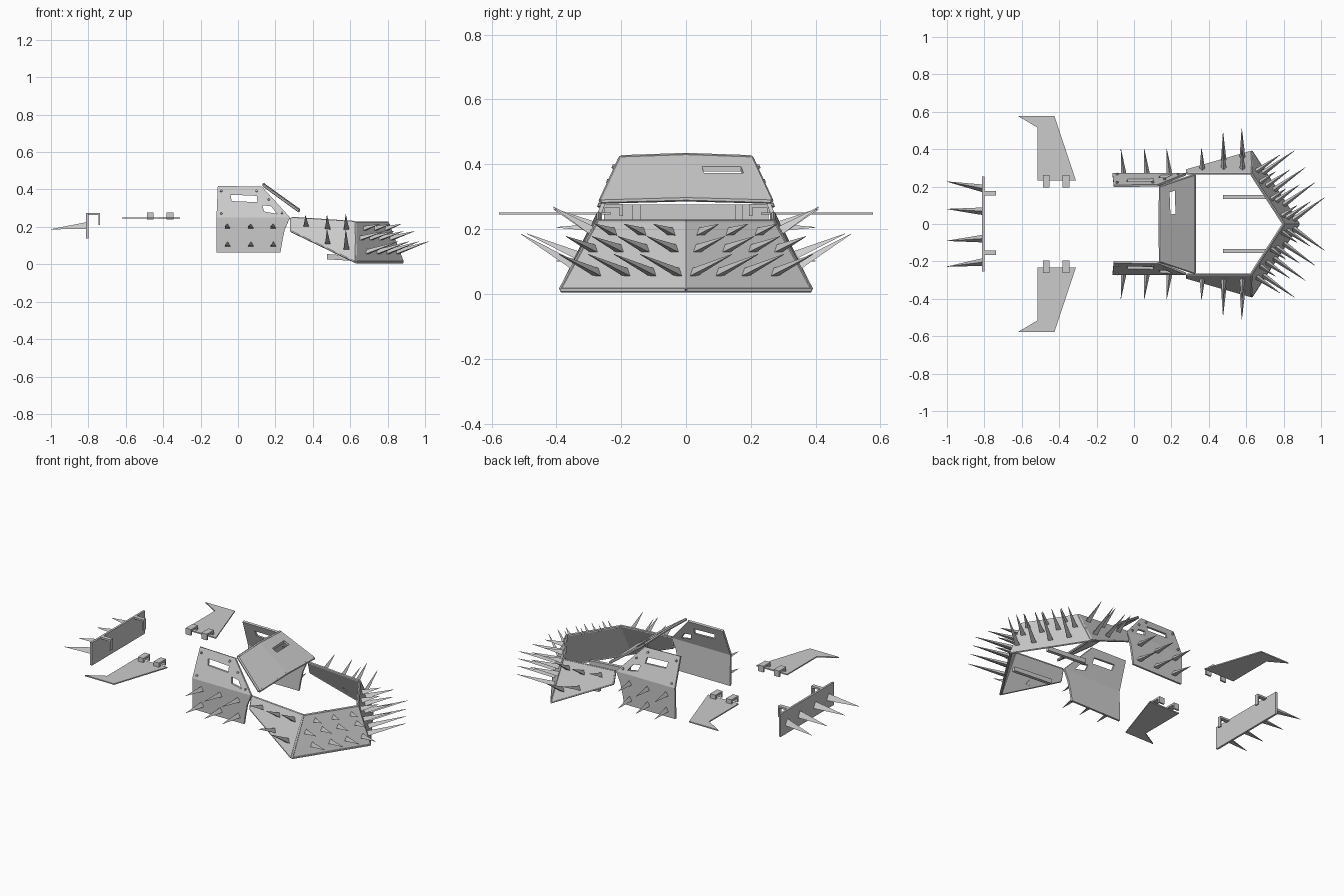
import bpy, bmesh
from mathutils import Vector, Matrix

if "Cube" in bpy.data.objects:
    bpy.data.objects.remove(bpy.data.objects["Cube"])

COL = bpy.context.scene.collection


def make(name, bm):
    bmesh.ops.recalc_face_normals(bm, faces=bm.faces)
    me = bpy.data.meshes.new(name)
    bm.to_mesh(me)
    bm.free()
    ob = bpy.data.objects.new(name, me)
    COL.objects.link(ob)
    return ob


def sheet(name, pts, faces, t):
    """Folded sheet of metal with thickness t."""
    bm = bmesh.new()
    vs = [bm.verts.new(p) for p in pts]
    for f in faces:
        bm.faces.new([vs[i] for i in f])
    ob = make(name, bm)
    m = ob.modifiers.new("thickness", 'SOLIDIFY')
    m.thickness, m.offset, m.use_even_offset = t, 0, True
    return ob


def cut(ob, pts, vec):
    """Cut a window by pushing a quad along vec."""
    bm = bmesh.new()
    f = bm.faces.new([bm.verts.new(p) for p in pts])
    r = bmesh.ops.extrude_face_region(bm, geom=[f])
    bmesh.ops.translate(bm, vec=vec, verts=[g for g in r["geom"] if isinstance(g, bmesh.types.BMVert)])
    c = make("window_cutter", bm)
    c.hide_render = True
    c.hide_set(True)
    m = ob.modifiers.new("window", 'BOOLEAN')
    m.operation, m.solver, m.object = 'DIFFERENCE', 'EXACT', c


def rods(name, segs, r1, r2, sides):
    """Cones or rods from point a to point b, in one object."""
    bm = bmesh.new()
    for a, b in segs:
        a, b = Vector(a), Vector(b)
        d = b - a
        rot = d.to_track_quat('Z', 'Y').to_matrix().to_4x4()
        bmesh.ops.create_cone(bm, cap_ends=True, segments=sides, radius1=r1, radius2=r2,
                              depth=d.length, matrix=Matrix.Translation((a + b) / 2) @ rot)
    return make(name, bm)


def boxes(name, items):
    """Boxes given by (min, max) corners, in one object."""
    bm = bmesh.new()
    for lo, hi in items:
        lo, hi = Vector(lo), Vector(hi)
        s = hi - lo
        s = Vector([abs(v) for v in s])
        bmesh.ops.create_cube(bm, size=1, matrix=Matrix.Translation((lo + hi) / 2) @ Matrix.Diagonal((*s, 1)))
    return make(name, bm)


# Front plow: V of two sloping plates
plow = [(.625, -.27, .222), (.8, 0, .222), (.625, .27, .222),
        (.63, -.385, .012), (.88, 0, .012), (.63, .385, .012)]
sheet("plow_plate", plow, [(0, 1, 4, 3), (1, 2, 5, 4)], .012)
rods("plow_rim", [(plow[i], plow[j]) for i, j in
                  ((0, 1), (1, 2), (3, 4), (4, 5), (0, 3), (2, 5))], .008, .008, 6)

for s, side in ((-1, "right"), (1, "left")):
    # Plow spikes, longer toward the ground
    top, bot = Vector((.8, 0, .222)), Vector((.88, 0, .012))
    etop, ebot = Vector((.625, s * .27, .222)), Vector((.63, s * .385, .012))
    spikes = []
    for z, ys, vec in ((.187, (.04, .13, .22), (.085, .06, .028)),
                       (.135, (.03, .12, .2, .28), (.13, .09, .042)),
                       (.062, (.02, .1, .18, .27), (.172, .122, .06))):
        k = (.222 - z) / .21
        a, b = top.lerp(bot, k), etop.lerp(ebot, k)
        for y in ys:
            p = a.lerp(b, y / abs(b.y))
            spikes.append((p, p + Vector((vec[0], s * vec[1], vec[2]))))
    rods("plow_spikes_" + side, spikes, .017, .001, 3)

    # Plow mounting strut
    sheet("plow_strut_" + side, [(.475, s * .145, .055), (.475, s * .145, .027),
                                 (.74, s * .145, .01), (.74, s * .145, .035)], [(0, 1, 2, 3)], .02)

    # Fender plate
    fender = [(.285, s * .27, .247), (.625, s * .27, .225), (.625, s * .385, .015), (.285, s * .288, .178)]
    sheet("fender_plate_" + side, fender, [(0, 1, 2, 3)], .012)
    rods("fender_rim_" + side, [(fender[i], fender[(i + 1) % 4]) for i in range(4)], .007, .007, 6)
    rods("fender_spikes_" + side,
         [((x, s * y, z), (x - .004, s * ty, tz)) for x, y, z, ty, tz in
          ((.365, .285, .205, .405, .262), (.48, .29, .19, .41, .262), (.48, .325, .11, .49, .185),
           (.58, .29, .19, .41, .268), (.58, .35, .085, .51, .185))], .018, .001, 3)

    # Door plate folded at the waist, wheel arch cut into the front edge
    door = [(-.115, .262, .064), (.227, .262, .064), (.236, .263, .12), (.25, .265, .185), (.278, .266, .25),
            (-.115, .266, .25), (.128, .206, .413), (-.108, .203, .417)]
    d = sheet("door_plate_" + side, [(x, s * y, z) for x, y, z in door],
              [(0, 1, 2, 3, 4, 5), (5, 4, 6, 7)], .012)
    for win in (((-.04, .372), (.1, .366), (.104, .332), (-.034, .338)),
                ((.13, .316), (.178, .31), (.208, .27), (.14, .282))):
        cut(d, [(x, s * .12, z) for x, z in win], (0, s * .25, 0))
    rods("door_spikes_" + side,
         [((x, s * .262, z), (x - .015, s * .4, z + dz))
          for z, dz in ((.2, .005), (.105, -.004)) for x in (-.055, .07, .19)], .018, .001, 3)
    # Door bolts
    bolts = []
    for x, z in ((-.09, .39), (.1, .39), (.165, .345), (.235, .272), (-.09, .27)):
        y = .266 - (z - .25) * .37
        bolts.append(((x, s * y, z), (x, s * (y + .014), z + .004)))
    rods("door_bolts_" + side, bolts, .007, .006, 8)

    # Rear wheel blade with two clamps
    blade = [(-.62, .577), (-.425, .577), (-.31, .232), (-.515, .232), (-.515, .515)]
    sheet("wheel_blade_" + side, [(x, s * y, .248) for x, y in blade], [(0, 1, 2, 3, 4)], .007)
    items = []
    for x in (-.487, -.381):
        items += [((x, s * .2, .266), (x + .036, s * .262, .277)),
                  ((x, s * .25, .248), (x + .036, s * .262, .277)),
                  ((x, s * .195, .24), (x + .036, s * .205, .277))]
    boxes("blade_clamps_" + side, items)

# Windshield plate with a vision slot on one side
ws = [(.14, -.2, .42), (.138, 0, .427), (.14, .2, .42), (.325, -.262, .286), (.325, 0, .293), (.325, .262, .286)]
w = sheet("windshield_plate", ws, [(0, 1, 4, 3), (1, 2, 5, 4)], .012)
cut(w, [(.195, .05, .2), (.222, .055, .2), (.218, .178, .2), (.19, .17, .2)], (0, 0, .4))
rods("windshield_rim", [(ws[i], ws[j]) for i, j in
                        ((0, 1), (1, 2), (3, 4), (4, 5), (0, 3), (2, 5))], .008, .008, 6)

# Rear bumper plate with hooks and spikes
boxes("rear_plate", [((-.812, -.253, .137), (-.8, .255, .275))])
boxes("rear_hooks", [b for y in (-.165, .152) for b in
                     (((-.802, y, .264), (-.738, y + .024, .275)),
                      ((-.746, y, .21), (-.738, y + .024, .275)))])
rods("rear_spikes", [((-.805, y, .202), (-1, ty, .187)) for y, ty in
                     ((.19, .227), (.068, .08), (-.078, -.09), (-.203, -.228))], .024, .001, 3)
